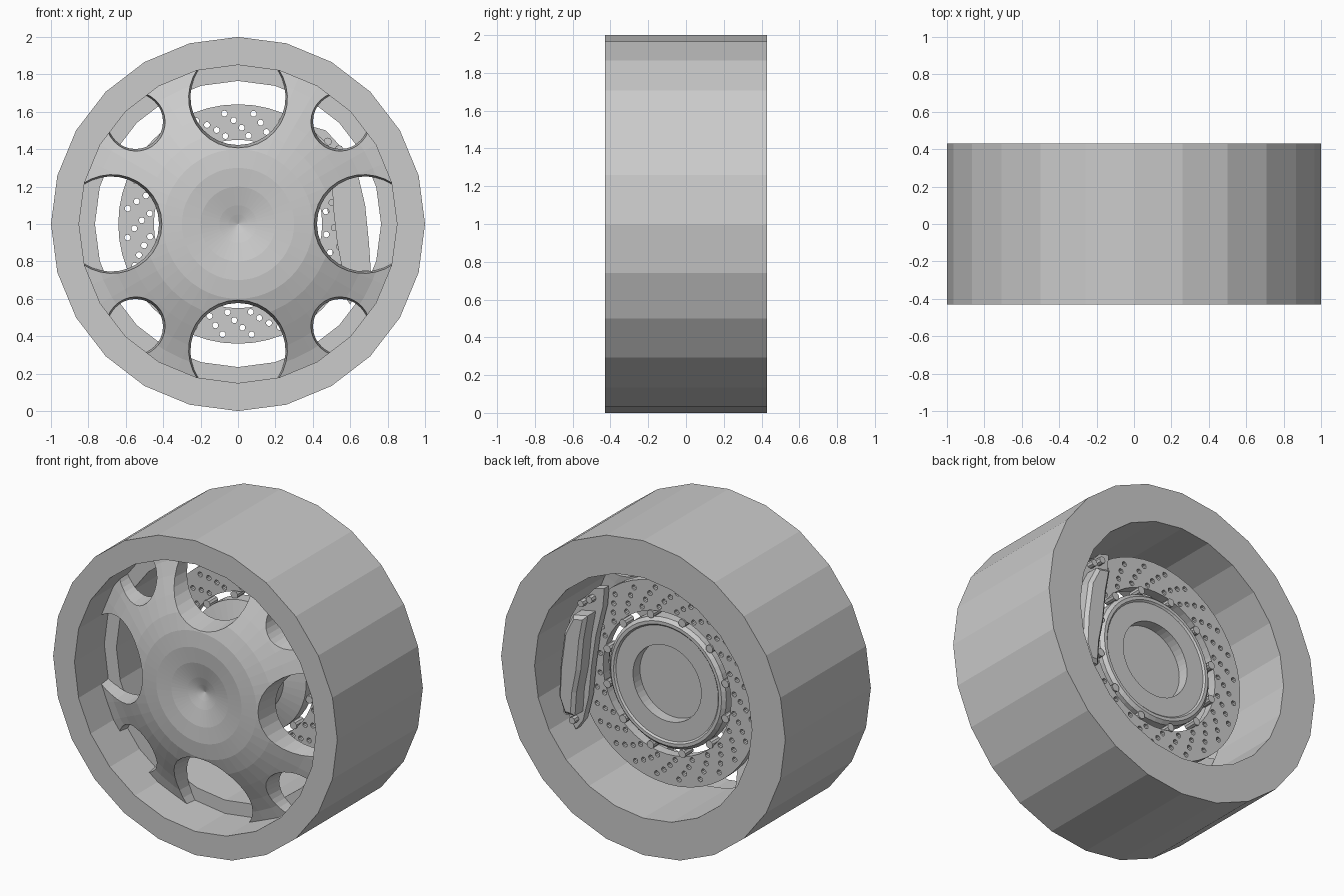
import bpy, bmesh, math
from mathutils import Matrix, Vector

cube = bpy.data.objects.get("Cube")
if cube:
    bpy.data.objects.remove(cube)

grey = bpy.data.materials.new("plain_grey")
grey.use_nodes = True
grey.diffuse_color = (0.6, 0.6, 0.6, 1)
grey.node_tree.nodes["Principled BSDF"].inputs["Base Color"].default_value = (0.6, 0.6, 0.6, 1)

AXLE_Z = 1.0


def finish(name, bm):
    """Turn a bmesh into a named object."""
    bmesh.ops.recalc_face_normals(bm, faces=bm.faces)
    mesh = bpy.data.meshes.new(name)
    bm.to_mesh(mesh)
    bm.free()
    mesh.materials.append(grey)
    obj = bpy.data.objects.new(name, mesh)
    bpy.context.scene.collection.objects.link(obj)
    return obj


def polar(radius, angle, y=0.0):
    """Point around the axle, angle measured from +x towards +z."""
    return Vector((radius * math.cos(angle), y, AXLE_Z + radius * math.sin(angle)))


def lathe(name, profile, sides):
    """Spin a closed (radius, y) profile about the axle."""
    bm = bmesh.new()
    rings = [[bm.verts.new(polar(r, math.tau * i / sides, y)) for r, y in profile]
             for i in range(sides)]
    n = len(profile)
    for i in range(sides):
        a, b = rings[i], rings[(i + 1) % sides]
        for j in range(n):
            k = (j + 1) % n
            if profile[j][0] + profile[k][0] > 0:
                bm.faces.new((a[j], a[k], b[k], b[j]))
    bmesh.ops.remove_doubles(bm, verts=bm.verts, dist=1e-5)
    return finish(name, bm)


def add_cylinder(bm, x, z, front, back, r_front, r_back, sides):
    """Cylinder or cone lying along y."""
    place = Matrix.Translation((x, (front + back) / 2, z)) @ Matrix.Rotation(math.pi / 2, 4, 'X')
    bmesh.ops.create_cone(bm, cap_ends=True, segments=sides, radius1=r_back,
                          radius2=r_front, depth=back - front, matrix=place)


def extrude_outline(name, outline, front, back, bevel=0.0):
    """Extrude an (x, height above axle) outline along y."""
    bm = bmesh.new()
    face = bm.faces.new([bm.verts.new((x, front, AXLE_Z + z)) for x, z in outline])
    new = bmesh.ops.extrude_face_region(bm, geom=[face])["geom"]
    bmesh.ops.translate(bm, vec=(0, back - front, 0),
                        verts=[v for v in new if isinstance(v, bmesh.types.BMVert)])
    if bevel:
        rim = [e for e in bm.edges if all(v.co.y > back - 1e-4 for v in e.verts)]
        bmesh.ops.bevel(bm, geom=rim, offset=bevel, segments=1, affect='EDGES')
    return finish(name, bm)


def cut(obj, cutter):
    """Subtract the cutter, bake the result and drop the cutter."""
    mod = obj.modifiers.new("cut", 'BOOLEAN')
    mod.operation = 'DIFFERENCE'
    mod.solver = 'EXACT'
    mod.object = cutter
    cutter.hide_render = True
    graph = bpy.context.evaluated_depsgraph_get()
    mesh = bpy.data.meshes.new_from_object(obj.evaluated_get(graph))
    obj.modifiers.clear()
    obj.data = mesh
    bpy.data.objects.remove(cutter)


# Tyre ring with a stepped bore
lathe("tyre", [(1, -0.43), (1, 0.43), (0.765, 0.43), (0.765, -0.13), (0.85, -0.13), (0.85, -0.43)], 24)

# Dished wheel face with a dimpled centre
wheel = lathe("wheel_face", [
    (0, -0.33), (0.05, -0.347), (0.1, -0.362), (0.2, -0.385), (0.3, -0.393), (0.4, -0.383),
    (0.5, -0.352), (0.6, -0.305), (0.7, -0.255), (0.78, -0.22), (0.85, -0.2),
    (0.85, -0.12), (0.7, -0.15), (0.5, -0.21), (0.3, -0.25), (0, -0.25)], 48)

# Large and small openings alternate, leaving eight spokes
bm = bmesh.new()
for i in range(8):
    distance, radius = ((0.685, 0.29), (0.78, 0.185))[i % 2]
    p = polar(distance, i * math.pi / 4)
    add_cylinder(bm, p.x, p.z, -0.5, 0, radius, radius - 0.05, 32)
cut(wheel, finish("opening_cutter", bm))

# Brake disc with swept rows of drilled holes
disc = lathe("brake_disc", [(0.64, 0.13), (0.64, 0.19), (0.45, 0.19), (0.45, 0.13)], 48)
bm = bmesh.new()
for row in range(24):
    for k in range(4):
        p = polar(0.595 - 0.04 * k, math.radians(97 + 15 * row - 4.6 * k))
        add_cylinder(bm, p.x, p.z, 0.1, 0.22, 0.016, 0.016, 10)
cut(disc, finish("drill_cutter", bm))

# Hub with a recessed centre at the back
lathe("hub", [(0, -0.27), (0.28, -0.27), (0.28, 0.06), (0.41, 0.1), (0.41, 0.18),
              (0.39, 0.2), (0.37, 0.2), (0.36, 0.19), (0.24, 0.19), (0.24, 0.12), (0, 0.12)], 48)

# Pins joining disc and hub
bm = bmesh.new()
for i in range(12):
    p = polar(0.43, math.tau * (i + 0.5) / 12)
    add_cylinder(bm, p.x, p.z, 0.12, 0.2, 0.025, 0.025, 10)
finish("disc_pins", bm)

# Brake caliper: bracket, bridge over the disc and rear housing
extrude_outline("caliper_bracket", [
    (0.4, 0.52), (0.47, 0.5), (0.58, 0.38), (0.64, 0.27), (0.68, 0.1), (0.7, -0.1),
    (0.71, -0.25), (0.6, -0.43), (0.55, -0.36), (0.51, -0.2), (0.49, 0), (0.46, 0.2), (0.41, 0.4)],
    0.2, 0.25)
extrude_outline("caliper_front", [
    (0.5, 0.28), (0.64, 0.27), (0.68, 0.1), (0.7, -0.1), (0.71, -0.25), (0.56, -0.25),
    (0.53, -0.1), (0.51, 0.08)], 0.02, 0.12)
extrude_outline("caliper_bridge", [
    (0.66, 0.05), (0.68, 0.1), (0.64, 0.27), (0.6, 0.27), (0.645, 0.05), (0.65, -0.15),
    (0.64, -0.25), (0.71, -0.25), (0.7, -0.1)], 0.1, 0.22)
extrude_outline("caliper_rear", [
    (0.46, 0.36), (0.56, 0.34), (0.62, 0.22), (0.65, 0), (0.66, -0.2), (0.62, -0.3),
    (0.55, -0.3), (0.54, -0.15), (0.51, 0), (0.49, 0.2)], 0.24, 0.35, 0.02)

# Caliper bolts
bm = bmesh.new()
for x, z in ((0.48, 0.44), (0.54, 0.4), (0.6, -0.36), (0.64, -0.31)):
    add_cylinder(bm, x, AXLE_Z + z, 0.17, 0.29, 0.022, 0.022, 8)
finish("caliper_bolts", bm)
